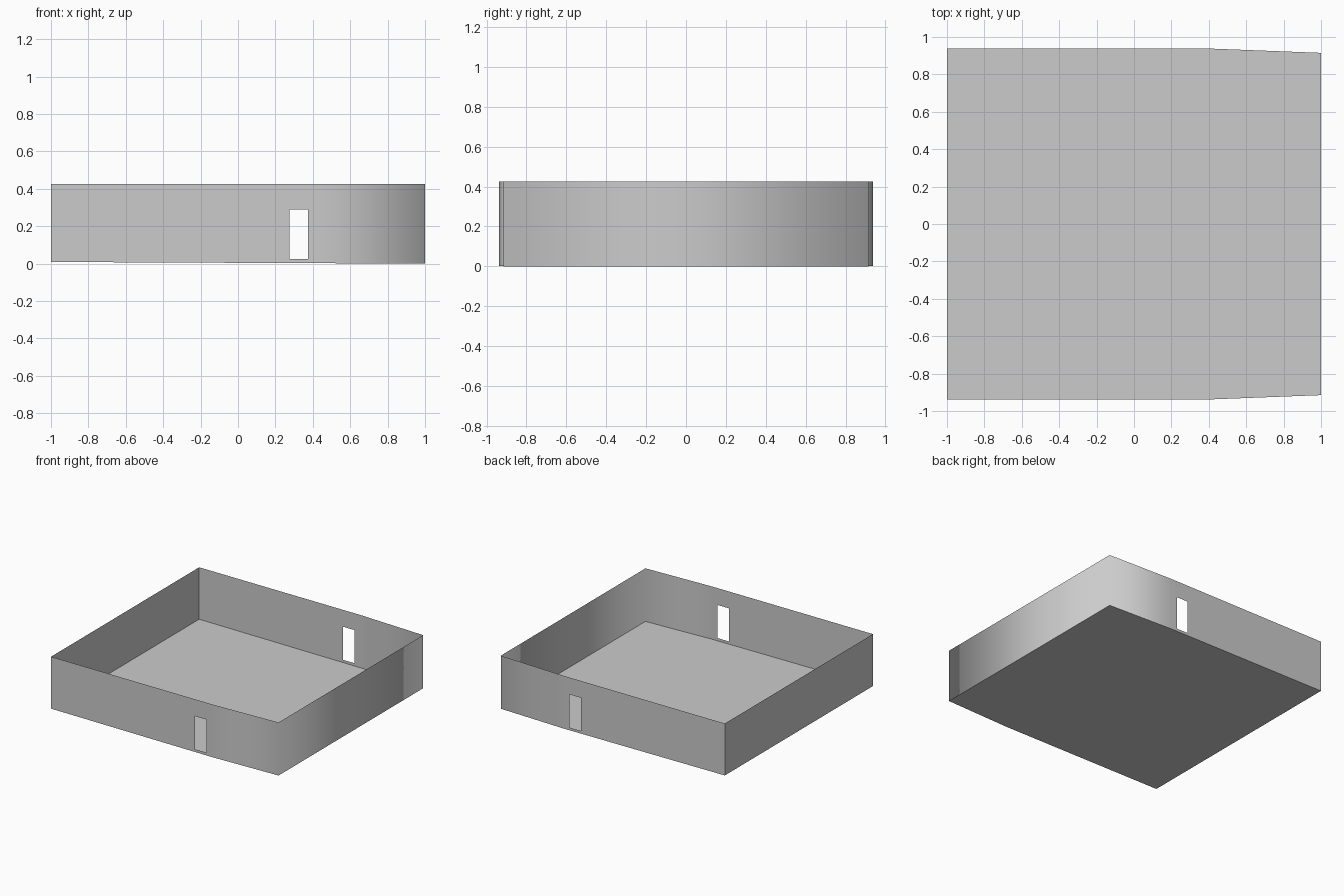
import bpy, bmesh

if "Cube" in bpy.data.objects:
    bpy.data.objects.remove(bpy.data.objects["Cube"])

TOP, HALF_W, END_W = 0.425, 0.937, 0.915
SILL, LINTEL = 0.025, 0.29
DOOR = (0.275, 0.375)
TAPER = 0.43


def base_z(x):
    # the base slopes very slightly down towards +x
    return 0.0045 * (1 - x)


def finish(name, bm):
    mesh = bpy.data.meshes.new(name)
    bm.normal_update()
    bm.to_mesh(mesh)
    bm.free()
    obj = bpy.data.objects.new(name, mesh)
    bpy.context.collection.objects.link(obj)
    return obj


# Plan outline, anticlockwise from front left; the rear is a mirror of the front
front = [(-1, -HALF_W), (DOOR[0], -HALF_W), (DOOR[1], -HALF_W),
         (TAPER, -HALF_W), (1, -END_W)]
plan = front + [(x, -y) for x, y in reversed(front)]

# Walls: thin sheet around the plan, with a doorway left open front and back
bm = bmesh.new()
columns = [[bm.verts.new((x, y, z)) for z in (base_z(x), SILL, LINTEL, TOP)]
           for x, y in plan]
n = len(columns)
for i in range(n):
    a, b = columns[i], columns[(i + 1) % n]
    is_door = {plan[i][0], plan[(i + 1) % n][0]} == set(DOOR)
    for j in range(3):
        if is_door and j == 1:
            continue
        face = bm.faces.new((a[j], b[j], b[j + 1], a[j + 1]))
        face.smooth = True
# crisp corners at the -x end, soft shading around the +x end
for e in bm.edges:
    if all(v.co.x < -0.99 for v in e.verts) and e.verts[0].co.y * e.verts[1].co.y > 0:
        e.smooth = False
finish("walls", bm)

# Floor: one flat sheet following the plan
bm = bmesh.new()
outline = [p for p in plan if p[0] not in DOOR]
bm.faces.new([bm.verts.new((x, y, base_z(x))) for x, y in outline])
finish("floor", bm)
